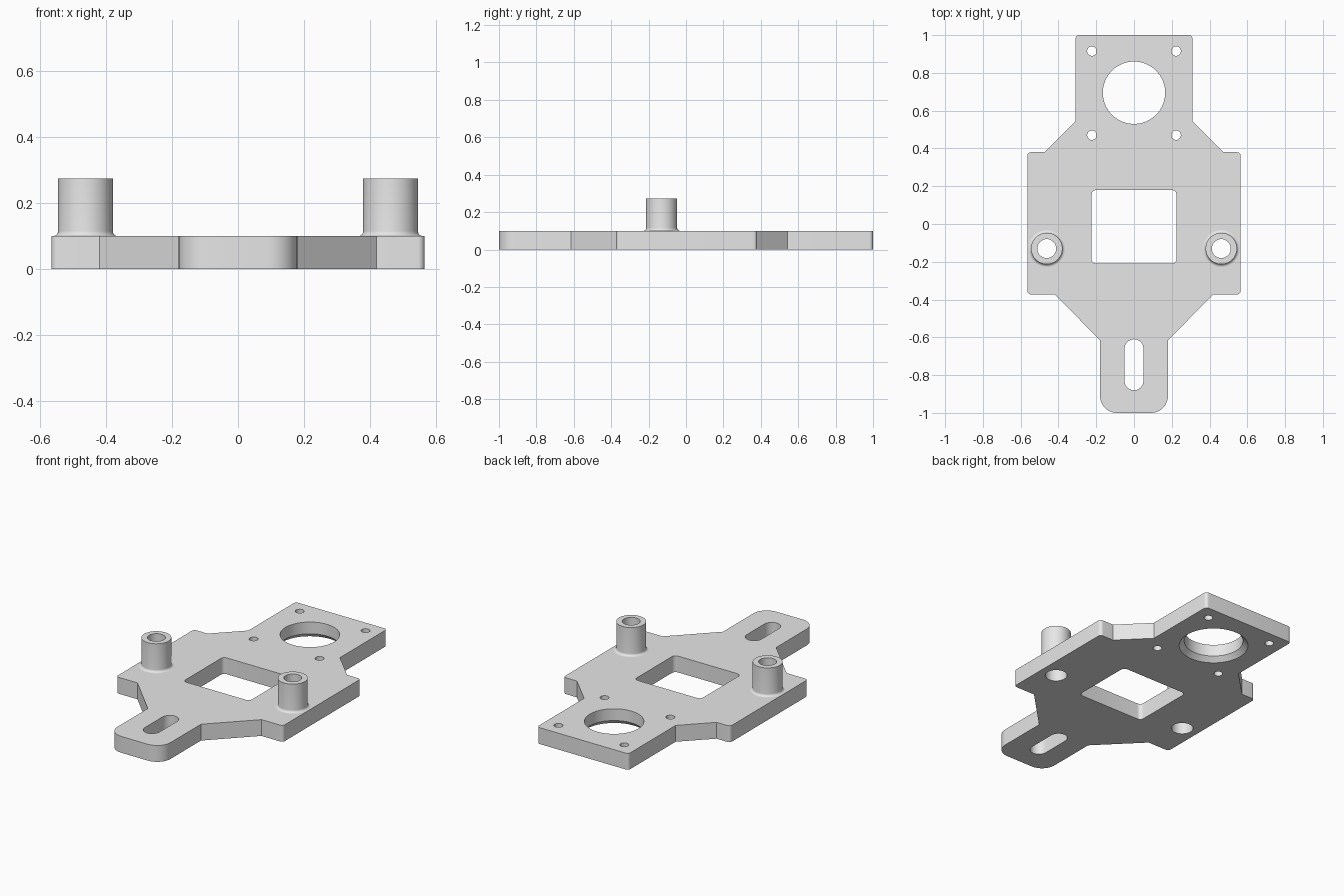
import bpy, bmesh
from math import sin, cos, pi
from mathutils import Vector

cube = bpy.data.objects.get("Cube")
if cube:
    bpy.data.objects.remove(cube, do_unlink=True)

grey = bpy.data.materials.new("light grey")
grey.use_nodes = True
grey.diffuse_color = (0.8, 0.8, 0.8, 1)
grey.node_tree.nodes["Principled BSDF"].inputs["Base Color"].default_value = (0.8, 0.8, 0.8, 1)

THICK = 0.1


def rounded(corners, steps=8):
    """Outline from (x, y, radius) corners, each rounded by a true arc."""
    pts = []
    for i, (x, y, r) in enumerate(corners):
        p = Vector((x, y))
        if r == 0:
            pts.append(p)
            continue
        a = (Vector(corners[i - 1][:2]) - p).normalized()
        b = (Vector(corners[(i + 1) % len(corners)][:2]) - p).normalized()
        # all rounded corners are right angles
        centre = p + (a + b) * r
        for k in range(steps + 1):
            t = k / steps * pi / 2
            pts.append(centre - b * r * cos(t) - a * r * sin(t))
    return pts


def circle(x, y, r, n=64):
    return [Vector((x + r * cos(2 * pi * k / n), y + r * sin(2 * pi * k / n))) for k in range(n)]


def box(x, y0, y1, r):
    return rounded([(-x, y0, r), (x, y0, r), (x, y1, r), (-x, y1, r)])


def loft(name, layers, ring=False):
    """Join (outline, z) layers; ring=True closes the last layer to the first."""
    bm = bmesh.new()
    loops = [[bm.verts.new((p.x, p.y, z)) for p in pts] for pts, z in layers]
    pairs = list(zip(loops, loops[1:]))
    if ring:
        pairs.append((loops[-1], loops[0]))
    else:
        bm.faces.new(loops[0])
        bm.faces.new(loops[-1])
    for lo, hi in pairs:
        for k in range(len(lo)):
            bm.faces.new((lo[k - 1], lo[k], hi[k], hi[k - 1]))
    bmesh.ops.recalc_face_normals(bm, faces=bm.faces)
    mesh = bpy.data.meshes.new(name)
    bm.to_mesh(mesh)
    bm.free()
    mesh.materials.append(grey)
    obj = bpy.data.objects.new(name, mesh)
    bpy.context.collection.objects.link(obj)
    return obj


def smooth(obj):
    bpy.ops.object.select_all(action='DESELECT')
    obj.select_set(True)
    bpy.context.view_layer.objects.active = obj
    bpy.ops.object.shade_smooth_by_angle(angle=pi / 6)


# Plate outline: right half, then mirrored
half = [(0.18, -1, 0.09), (0.18, -0.615, 0), (0.42, -0.373, 0), (0.565, -0.373, 0.02),
        (0.565, 0.38, 0.02), (0.473, 0.38, 0), (0.31, 0.543, 0), (0.31, 1, 0.02)]
outline = rounded(half + [(-x, y, r) for x, y, r in reversed(half)])
plate = loft("base_plate", [(outline, 0), (outline, THICK)])

# Openings through the plate
BOSS_X, BOSS_Y = 0.462, -0.13
openings = [box(0.225, -0.21, 0.18, 0.025), box(0.05, -0.88, -0.61, 0.0499)]
for side in (-1, 1):
    openings.append(circle(side * BOSS_X, BOSS_Y, 0.061, 48))
    openings += [circle(side * 0.223, y, 0.025, 32) for y in (0.47, 0.915)]
cutters = [loft("opening_cutter", [(o, -0.05), (o, THICK + 0.05)]) for o in openings]

# Large bore with a chamfer on its underside
BORE_Y, BORE_R, CHAMFER = 0.695, 0.165, 0.028
cutters.append(loft("bore_cutter", [(circle(0, BORE_Y, BORE_R + CHAMFER + 0.01, 96), -0.01),
                                    (circle(0, BORE_Y, BORE_R, 96), CHAMFER),
                                    (circle(0, BORE_Y, BORE_R, 96), THICK + 0.05)]))

for cutter in cutters:
    cutter.hide_render = True
    mod = plate.modifiers.new("opening", 'BOOLEAN')
    mod.operation = 'DIFFERENCE'
    mod.solver = 'EXACT'
    mod.object = cutter
bpy.context.view_layer.update()
cut = bpy.data.meshes.new_from_object(plate.evaluated_get(bpy.context.evaluated_depsgraph_get()))
plate.modifiers.clear()
plate.data = cut
for cutter in cutters:
    bpy.data.objects.remove(cutter, do_unlink=True)
smooth(plate)

# Hollow standoffs with a filleted foot
TOP, R, HOLE, FILLET = 0.274, 0.083, 0.05, 0.015
profile = [(HOLE, THICK)]
for k in range(7):
    t = k / 6 * pi / 2
    profile.append((R + FILLET * (1 - sin(t)), THICK + FILLET * (1 - cos(t))))
profile += [(R, TOP), (HOLE, TOP)]
for name, side in (("left_standoff", 1), ("right_standoff", -1)):
    smooth(loft(name, [(circle(side * BOSS_X, BOSS_Y, r, 48), z) for r, z in profile], ring=True))
